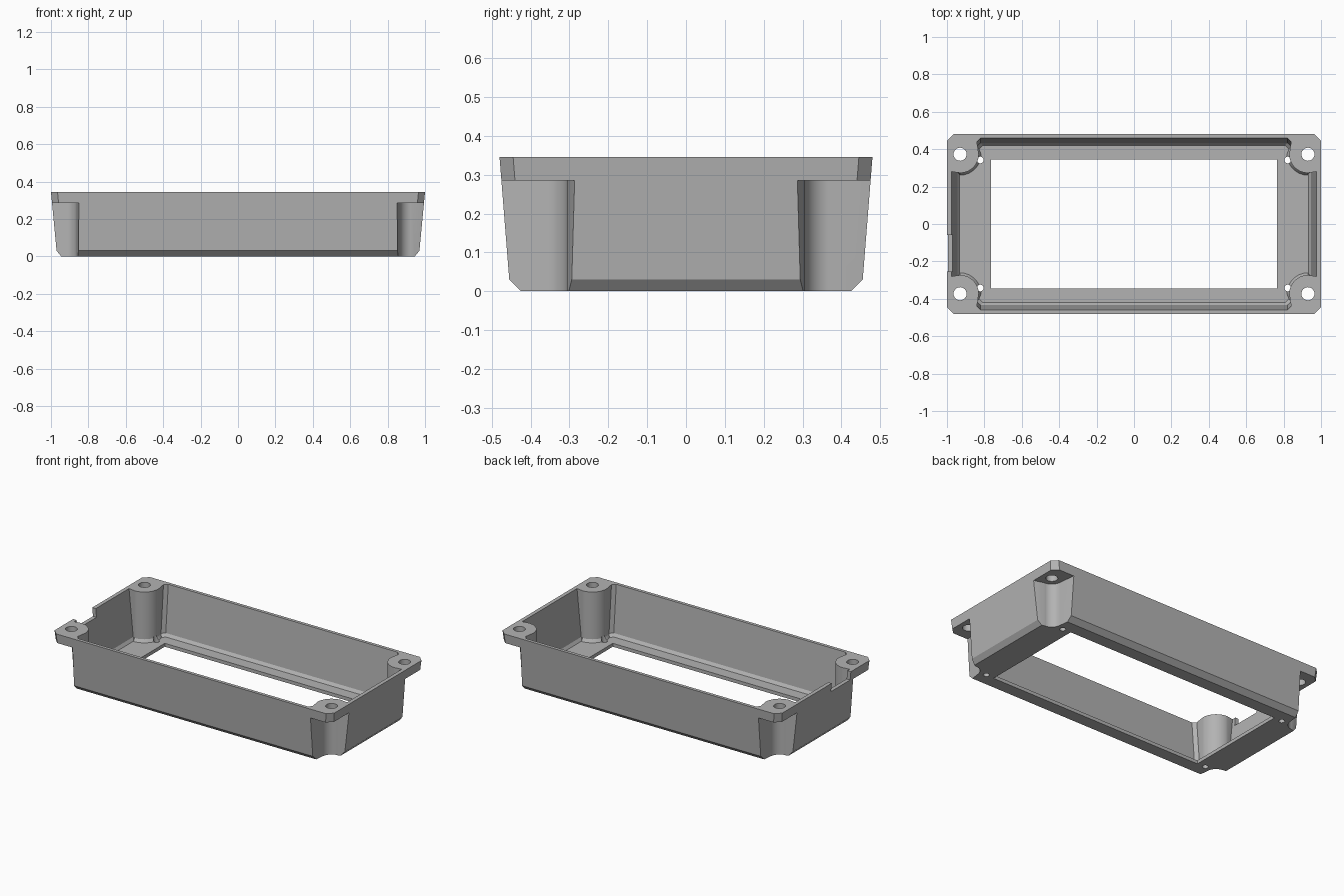
import bpy
import bmesh
from math import sin, cos, radians

cube = bpy.data.objects.get("Cube")
if cube:
    bpy.data.objects.remove(cube)

grey = bpy.data.materials.new("plain grey")
grey.use_nodes = True
COLOUR = (0.45, 0.45, 0.45, 1)
grey.diffuse_color = COLOUR
grey.node_tree.nodes["Principled BSDF"].inputs["Base Color"].default_value = COLOUR

HEIGHT = 0.345
SCREW = (0.93, 0.373)          # centre of each corner screw hole
QUADRANTS = [(1, 1), (-1, 1), (-1, -1), (1, -1)]


def loft(name, rings):
    """Closed solid through matching outlines given as (z, points)."""
    bm = bmesh.new()
    loops = [[bm.verts.new((x, y, z)) for x, y in pts] for z, pts in rings]
    bm.faces.new(loops[0])
    bm.faces.new(loops[-1])
    n = len(loops[0])
    for a, b in zip(loops, loops[1:]):
        for i in range(n):
            j = (i + 1) % n
            bm.faces.new((a[i], a[j], b[j], b[i]))
    bmesh.ops.recalc_face_normals(bm, faces=bm.faces)
    mesh = bpy.data.meshes.new(name)
    bm.to_mesh(mesh)
    bm.free()
    mesh.materials.append(grey)
    obj = bpy.data.objects.new(name, mesh)
    bpy.context.collection.objects.link(obj)
    return obj


def arc(centre, r, start, end, steps):
    angles = [radians(start + (end - start) * i / steps) for i in range(steps + 1)]
    return [(centre[0] + r * cos(a), centre[1] + r * sin(a)) for a in angles]


def four_way(quarter):
    """Full outline from its +x +y quarter."""
    out = []
    for sx, sy in QUADRANTS:
        pts = [(sx * x, sy * y) for x, y in quarter]
        out += pts if sx * sy > 0 else pts[::-1]
    return out


def chamfered(w, d, c):
    return four_way([(w, d - c), (w - c, d)])


def cavity_outline(w, d, inset):
    bosses = arc(SCREW, 0.1 + inset, 270, 180, 16)
    return four_way([(w, 0.28 - inset)] + bosses
                    + [(0.84 - inset, d - 0.02), (0.82 - inset, d)])


def cut(target, cutter):
    cutter.hide_render = True
    mod = target.modifiers.new("cut", 'BOOLEAN')
    mod.operation = 'DIFFERENCE'
    mod.solver = 'EXACT'
    mod.object = cutter
    bpy.context.view_layer.objects.active = target
    bpy.ops.object.modifier_apply(modifier=mod.name)
    bpy.data.objects.remove(cutter)


def cut_prism(target, pts, z0, z1):
    cut(target, loft("cutter", [(z0, pts), (z1, pts)]))


# Tapered outer body with a bevelled foot
housing = loft("enclosure_housing", [
    (0, chamfered(0.945, 0.425, 0.03)),
    (0.03, chamfered(0.97, 0.455, 0.035)),
    (HEIGHT, chamfered(1.0, 0.48, 0.035))])

# Hollow interior that steps around the corner bosses
cut(housing, loft("cutter", [
    (0.022, cavity_outline(0.932, 0.42, 0.012)),
    (0.04, cavity_outline(0.945, 0.434, 0)),
    (HEIGHT, cavity_outline(0.975, 0.459, 0)),
    (0.4, cavity_outline(0.975, 0.459, 0))]))

# Rectangular window in the floor
cut_prism(housing, four_way([(0.765, 0.345)]), -0.1, 0.1)

# Corner recesses, screw holes and small floor holes
recess = arc(SCREW, 0.067, 270, 180, 16) + [(0.85, 0.48), (0.83, 0.65), (1.2, 0.65), (1.2, 0.225)]
for sx, sy in QUADRANTS:
    def place(pts):
        return [(sx * x, sy * y) for x, y in pts]
    cut_prism(housing, place(recess), -0.1, 0.285)
    cut_prism(housing, place(arc(SCREW, 0.035, 0, 345, 23)), 0.2, 0.4)
    cut_prism(housing, place(arc((0.822, 0.342), 0.018, 0, 345, 23)), -0.1, 0.05)

# Cable slot in the rim of one end wall
cut_prism(housing, [(-1.1, -0.255), (-0.95, -0.255), (-0.95, -0.06), (-1.1, -0.06)], 0.29, 0.4)

# Smooth the curved walls, keep the edges crisp
bpy.ops.object.select_all(action='DESELECT')
housing.select_set(True)
bpy.context.view_layer.objects.active = housing
bpy.ops.object.shade_smooth_by_angle(angle=radians(20))
